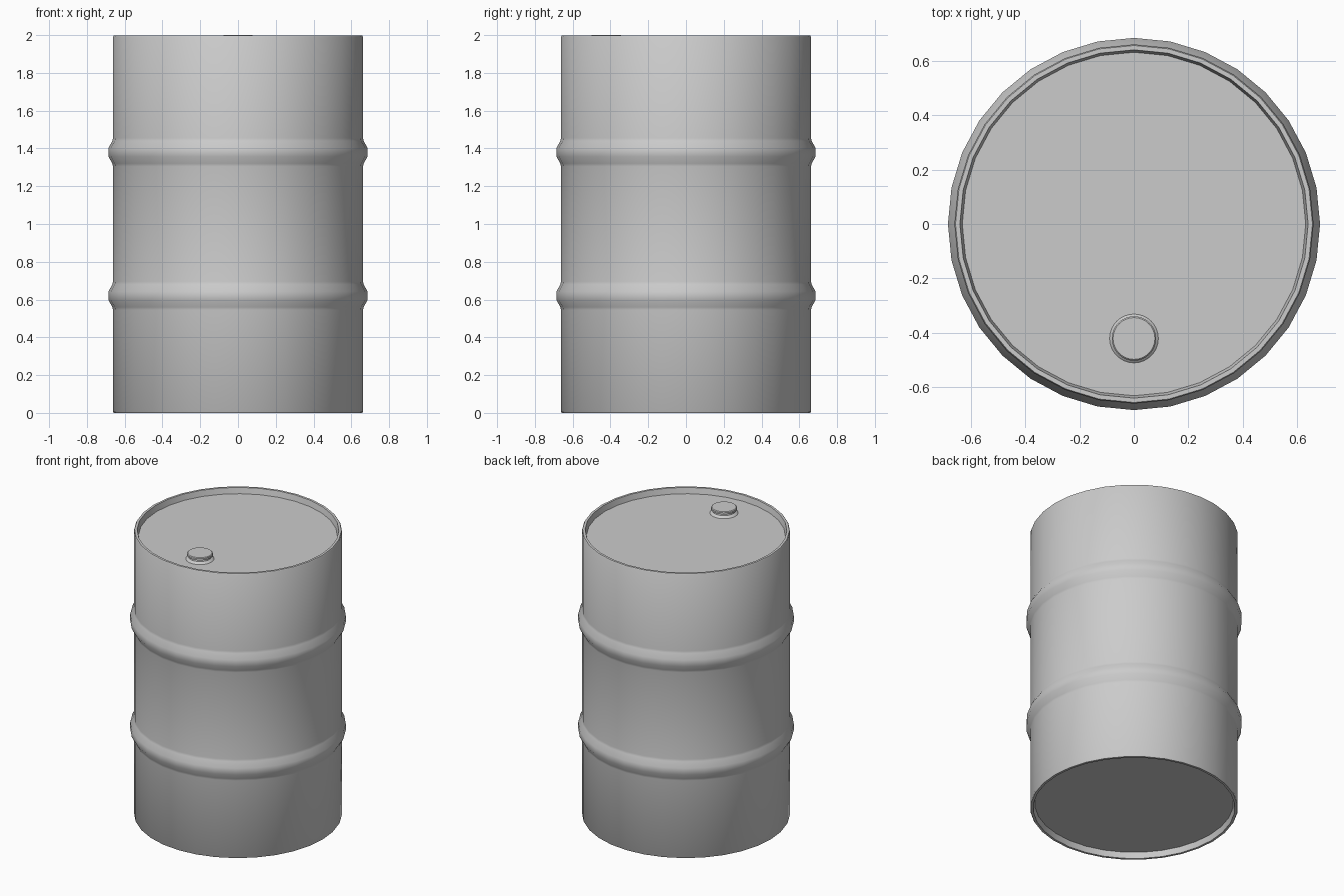
import bpy, bmesh
from math import cos, sin, pi, radians

cube = bpy.data.objects.get("Cube")
if cube:
    bpy.data.objects.remove(cube, do_unlink=True)

SIDES = 32
RADIUS = 0.662
TOP = 1.997
RECESS = 0.04

steel = bpy.data.materials.new("grey steel")
steel.use_nodes = True
colour = (0.6, 0.6, 0.6, 1)
steel.diffuse_color = colour
steel.node_tree.nodes["Principled BSDF"].inputs["Base Color"].default_value = colour


def lathe(name, profile, cap_start=False, cap_end=False, location=(0, 0, 0)):
    """Spin (radius, z) points around z, listed from bottom to top outside."""
    bm = bmesh.new()
    rings = [[bm.verts.new((r * cos(2 * pi * i / SIDES), r * sin(2 * pi * i / SIDES), z))
              for i in range(SIDES)] for r, z in profile]
    for low, high in zip(rings, rings[1:]):
        for i in range(SIDES):
            j = (i + 1) % SIDES
            bm.faces.new((low[i], low[j], high[j], high[i]))
    if cap_start:
        bm.faces.new(rings[0][::-1])
    if cap_end:
        bm.faces.new(rings[-1])
    mesh = bpy.data.meshes.new(name)
    bm.to_mesh(mesh)
    bm.free()
    mesh.materials.append(steel)
    obj = bpy.data.objects.new(name, mesh)
    obj.location = location
    bpy.context.collection.objects.link(obj)
    bpy.ops.object.select_all(action='DESELECT')
    obj.select_set(True)
    bpy.context.view_layer.objects.active = obj
    bpy.ops.object.shade_smooth_by_angle(angle=radians(40))
    return obj


# Rolling hoops: offsets from the hoop centre and bulge beyond the wall
hoop = [(-0.075, 0), (-0.06, 0.003), (-0.023, 0.024),
        (0.023, 0.024), (0.06, 0.003), (0.075, 0)]
hoops = [(RADIUS + bulge, centre + dz) for centre in (0.62, 1.38) for dz, bulge in hoop]

# Drum wall with rims, closed by the recessed lid and base
lid_z = TOP - RECESS
bottom_rim = [(0.633, RECESS), (0.642, 0), (0.658, 0), (RADIUS, 0.006)]
top_rim = [(RADIUS, TOP - 0.006), (0.658, TOP), (0.642, TOP), (0.633, lid_z)]
lathe("drum_body", bottom_rim + hoops + top_rim, cap_start=True, cap_end=True)

# Filler bung: flared foot, narrow neck and flat cap near the front of the lid
bung = [(0.09, 0), (0.083, 0.007), (0.072, 0.013), (0.07, 0.022),
        (0.082, 0.026), (0.082, 0.038), (0.077, 0.043)]
lathe("filler_bung", bung, cap_end=True, location=(0, -0.422, lid_z))
